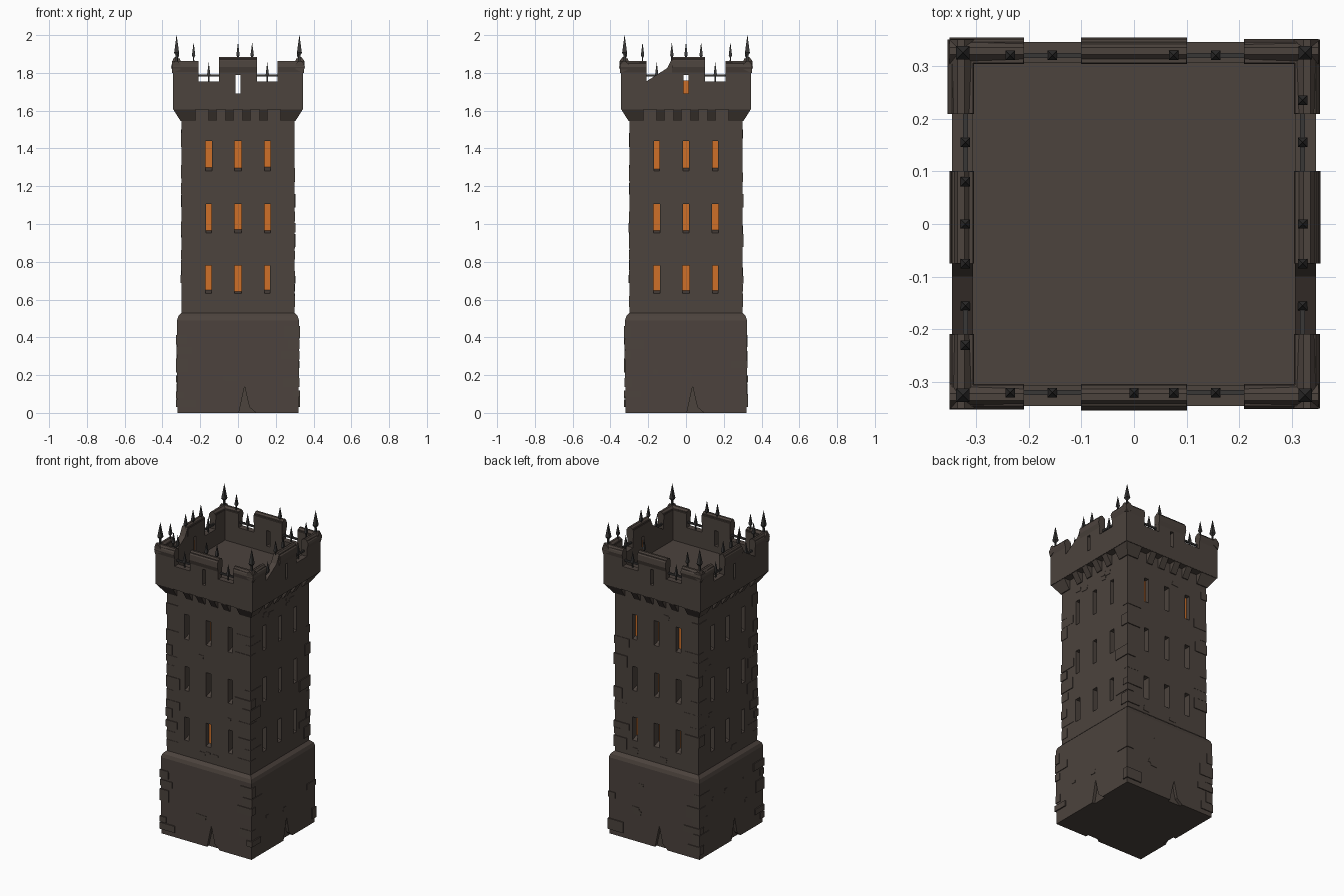
import bpy, bmesh, math, random
from mathutils import Matrix, Vector

if "Cube" in bpy.data.objects:
    bpy.data.objects.remove(bpy.data.objects["Cube"])

random.seed(4)


def material(name, rgb):
    m = bpy.data.materials.new(name)
    m.diffuse_color = (*rgb, 1)
    m.use_nodes = True
    m.node_tree.nodes["Principled BSDF"].inputs["Base Color"].default_value = m.diffuse_color
    return m


STONE = material("dark stone", (0.072, 0.056, 0.047))
IRON = material("dark iron", (0.040, 0.038, 0.037))
GLOW = material("orange glow", (0.62, 0.16, 0.022))


def finish(name, bm, mat):
    bmesh.ops.recalc_face_normals(bm, faces=bm.faces)
    me = bpy.data.meshes.new(name)
    bm.to_mesh(me)
    bm.free()
    me.materials.append(mat)
    ob = bpy.data.objects.new(name, me)
    bpy.context.collection.objects.link(ob)
    return ob


def loft(bm, rings):
    """Closed solid through equally long rings of points."""
    vs = [[bm.verts.new(p) for p in r] for r in rings]
    n = len(vs[0])
    bm.faces.new(vs[0])
    bm.faces.new(vs[-1])
    for a, b in zip(vs, vs[1:]):
        for i in range(n):
            j = (i + 1) % n
            bm.faces.new((a[i], a[j], b[j], b[i]))


# Side coordinates: u along the wall, d outward, z up; side k = front, right, back, left
def side(k, u, d, z):
    return Matrix.Rotation(k * math.pi / 2, 4, 'Z') @ Vector((u, -d, z))


def prism_u(bm, k, dz, u0, u1):
    loft(bm, [[side(k, u, d, z) for d, z in dz] for u in (u0, u1)])


def prism_d(bm, k, uz, d0, d1):
    loft(bm, [[side(k, u, d, z) for u, z in uz] for d in (d0, d1)])


def block(bm, k, u0, u1, d0, d1, z0, z1):
    prism_u(bm, k, [(d0, z0), (d1, z0), (d1, z1), (d0, z1)], u0, u1)


def square(h, z):
    return [(-h, -h, z), (h, -h, z), (h, h, z), (-h, h, z)]


def cut(ob, cutter):
    cutter.hide_render = True
    mod = ob.modifiers.new("cut", 'BOOLEAN')
    mod.operation, mod.solver, mod.object = 'DIFFERENCE', 'EXACT', cutter
    bpy.context.view_layer.objects.active = ob
    bpy.ops.object.modifier_apply(modifier="cut")
    bpy.data.objects.remove(cutter)


# Tower body: wide base, sloped ledge, straight shaft
bm = bmesh.new()
loft(bm, [square(h, z) for h, z in
          ((0.321, 0), (0.323, 0.49), (0.316, 0.512), (0.298, 0.53), (0.298, 1.62))])
tower = finish("tower_body", bm, STONE)

# Slit windows with sloped sills, glowing panels set at uneven depths, and base chips
bm, panes = bmesh.new(), bmesh.new()
for k in range(4):
    for z0, z1 in ((0.63, 0.78), (0.95, 1.105), (1.28, 1.44)):
        for u in (-0.155, 0, 0.155):
            w = random.uniform(0.015, 0.019)
            prism_u(bm, k, [(0.24, z0 + 0.022), (0.31, z0 - 0.003), (0.31, z1), (0.24, z1)],
                    u - w, u + w)
            d = random.choice((0.244, 0.25, 0.255, 0.27))
            block(panes, k, u - w, u + w, d - 0.008, d, z0 + 0.012, z1)
    prism_d(bm, k, [(0.0, -0.02), (0.035, 0.14), (0.06, 0.03), (0.12, -0.02)], 0.302, 0.34)
cut(tower, finish("opening_cutter", bm, STONE))

# Corner stones, jutting unevenly along base and shaft
bm = bmesh.new()
for k in range(4):
    for h, z, top in ((0.322, 0.03, 0.46), (0.297, 0.56, 1.53)):
        long = k % 2
        while z < top - 0.05:
            dz = random.uniform(0.035, 0.075)
            a, b = random.uniform(0.075, 0.11), random.uniform(0.03, 0.06)
            if long:
                a, b = b, a
            p = random.uniform(0.002, 0.007)
            if random.random() < 0.75:
                block(bm, k, h - a, h + p, h - b, h + p, z, min(z + dz, top))
            z += dz + random.uniform(0, 0.025)
            long = not long
    # A few raised stones scattered over the walls
    for i in range(7):
        u, z = random.uniform(-0.2, 0.2), random.choice((0.2, 0.35, 0.58, 0.86, 1.18, 1.5))
        z += random.uniform(-0.02, 0.02)
        d = 0.322 if z < 0.48 else 0.298
        w = random.uniform(0.015, 0.03)
        prism_d(bm, k, [(u - w, z - 0.012), (u + w * 0.8, z - 0.015),
                        (u + w, z + 0.012), (u - w * 0.7, z + 0.014)], d - 0.01, d + 0.002)
finish("corner_stones", bm, STONE)

# Flared corbels under the parapet
bm = bmesh.new()
for k in range(4):
    for u in (-0.135, -0.045, 0.045, 0.135):
        prism_u(bm, k, [(0.28, 1.545), (0.304, 1.545), (0.345, 1.61), (0.28, 1.61)],
                u - 0.021, u + 0.021)
    loft(bm, [[side(k, u, d, z) for u, d in ((0.225, 0.225), (h, 0.225), (h, h), (0.225, h))]
              for h, z in ((0.304, 1.545), (0.345, 1.61))])
finish("corbels", bm, STONE)

# Roof floor
bm = bmesh.new()
loft(bm, [square(0.344, 1.605), square(0.344, 1.65)])
finish("roof_floor", bm, STONE)

# Parapet walls with crenels, two of them with a crumbled middle merlon
BROKEN = {1: -1, 3: 1}
caps = bmesh.new()
for k, label in enumerate(("front", "right", "back", "left")):
    right = [(0.21, 1.855), (0.21, 1.755), (0.1, 1.755), (0.1, 1.875)]
    left = [(-u, z) for u, z in reversed(right)]
    crumbled = [(0.21, 1.855), (0.21, 1.755), (0.1, 1.825), (0.075, 1.875)]
    if BROKEN.get(k) == 1:
        right = crumbled
    elif BROKEN.get(k) == -1:
        left = [(-u, z) for u, z in reversed(crumbled)]
    bm = bmesh.new()
    prism_d(bm, k, [(-0.345, 1.606), (0.345, 1.606), (0.345, 1.85)] + right + left
            + [(-0.345, 1.85)], 0.306, 0.345)
    wall = finish("parapet_wall_" + label, bm, STONE)
    bm = bmesh.new()
    block(bm, k, -0.012, 0.012, 0.28, 0.37, 1.69, 1.79)
    cut(wall, finish("slit_cutter", bm, STONE))
    if k in BROKEN:
        block(panes, k, -0.012, 0.012, 0.318, 0.325, 1.69, 1.76)
    # Worn cap blocks on the merlons
    m0 = -0.075 if BROKEN.get(k) == -1 else -0.101
    m1 = 0.075 if BROKEN.get(k) == 1 else 0.101
    for u0, u1, top in ((-0.35, -0.209, 1.858), (m0, m1, 1.878), (0.209, 0.35, 1.858)):
        out = random.uniform(0.350, 0.354)
        prism_u(caps, k, [(0.304, 1.82), (0.344, 1.80), (out, 1.83), (out - 0.003, top - 0.014),
                          (0.335, top + 0.006), (0.322, top + 0.006), (0.304, top - 0.012)], u0, u1)
finish("merlon_caps", caps, STONE)
finish("glowing_panes", panes, GLOW)

# Iron spikes and crenel rails
bm = bmesh.new()


def spike(k, u, d, z, h, r):
    rings = [(0.4, 0), (0.35, 0.25), (1, 0.36), (0.6, 0.62), (0.03, 1)]
    loft(bm, [[side(k, u + x * r * f, d + y * r * f, z + h * t)
               for x, y in ((-1, -1), (1, -1), (1, 1), (-1, 1))] for f, t in rings])


MERLON_SPIKES = [(-0.235, 0, 0.075), (-0.075, 0, 0.235), (-0.075, 0.235), (-0.08, 0, 0.075, 0.23)]
for k in range(4):
    spike(k, 0.325, 0.325, 1.855, 0.145, 0.013)
    for u in MERLON_SPIKES[k]:
        spike(k, u, 0.32, 1.855, 0.105, 0.009)
    for s in (-1, 1):
        spike(k, s * 0.155, 0.32, 1.75, 0.105, 0.009)
        lo, hi = sorted((s * 0.095, s * 0.215))
        block(bm, k, lo, hi, 0.315, 0.325, 1.78, 1.791)
finish("iron_spikes", bm, IRON)
